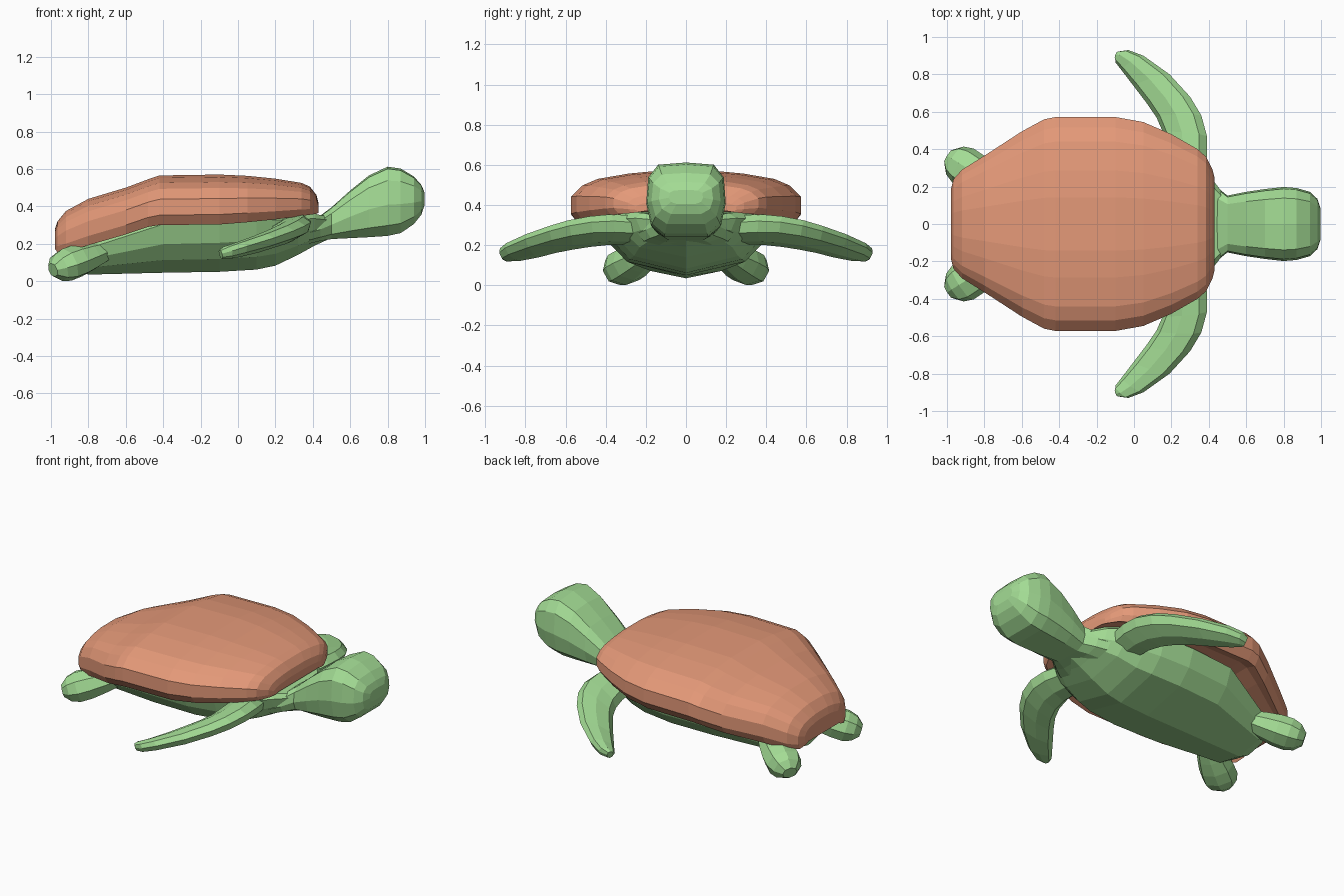
import bpy, bmesh, math
from mathutils import Vector

if "Cube" in bpy.data.objects:
    bpy.data.objects.remove(bpy.data.objects["Cube"])


def material(name, rgb):
    m = bpy.data.materials.new(name)
    m.diffuse_color = (*rgb, 1)
    m.use_nodes = True
    m.node_tree.nodes["Principled BSDF"].inputs["Base Color"].default_value = m.diffuse_color
    return m


GREEN = material("skin green", (0.37, 0.72, 0.30))
BROWN = material("shell brown", (0.78, 0.32, 0.19))


def loft(name, rings, mat, mirror=False):
    """Skin a row of equally sized closed rings and cap both ends."""
    bm = bmesh.new()
    loops = [[bm.verts.new(p) for p in r] for r in rings]
    n = len(loops[0])
    for a, b in zip(loops, loops[1:]):
        for i in range(n):
            j = (i + 1) % n
            bm.faces.new((a[i], a[j], b[j], b[i]))
    bm.faces.new(loops[0])
    bm.faces.new(loops[-1])
    bmesh.ops.recalc_face_normals(bm, faces=bm.faces)
    me = bpy.data.meshes.new(name)
    bm.to_mesh(me)
    bm.free()
    me.materials.append(mat)
    ob = bpy.data.objects.new(name, me)
    bpy.context.collection.objects.link(ob)
    if mirror:
        ob.modifiers.new("Mirror", "MIRROR").use_axis = (False, True, False)
    return ob


def section(half, x, w, lo, hi):
    """Symmetric cross-section at x: half profile scaled to width and height."""
    pts = half + [(-u, v) for u, v in reversed(half) if u > 0]
    return [(x, u * w, lo + v * (hi - lo)) for u, v in pts]


def oval(c, a, b, n=8, power=1.0):
    """Ring around c spanned by a and b; power below 1 makes it boxier."""
    c, a, b = Vector(c), Vector(a), Vector(b)

    def soft(v):
        return math.copysign(abs(v) ** power, v)
    ts = [2 * math.pi * i / n for i in range(n)]
    return [c + a * soft(math.cos(t)) + b * soft(math.sin(t)) for t in ts]


# Shell: x, half width, bottom, top
shell_half = [(0, 1), (.25, 1), (.5, .95), (.77, .85), (.9, .73), (1, .52),
              (1, .2), (.93, 0), (.8, .1), (0, .1)]
shell = [(-.978, .19, .17, .28), (-.965, .24, .155, .32), (-.92, .29, .157, .375),
         (-.8, .365, .192, .44), (-.6, .495, .25, .5), (-.48, .56, .29, .545),
         (-.42, .572, .3, .565), (-.1, .572, .303, .57), (.05, .545, .315, .563),
         (.2, .48, .33, .548), (.34, .4, .348, .525), (.385, .36, .355, .505),
         (.42, .29, .36, .46), (.43, .25, .365, .42)]
loft("shell", [section(shell_half, *s) for s in shell], BROWN)

# Body with a keeled belly
body_half = [(0, 1), (.85, 1), (1, .85), (.9, .5), (.7, .22), (0, 0)]
body = [(-.87, .17, .07, .19), (-.8, .25, .035, .2), (-.4, .4, .045, .35),
        (-.1, .42, .05, .36), (.1, .4, .062, .37), (.2, .37, .083, .37),
        (.32, .33, .14, .365), (.41, .25, .19, .36), (.48, .16, .222, .345)]
loft("body", [section(body_half, *s) for s in body], GREEN)

# Neck and head
head_half = [(0, 1), (.7, .97), (.95, .8), (1, .45), (.88, .15), (.55, 0), (0, 0)]
head = [(.38, .24, .2, .33), (.44, .2, .215, .35), (.5, .152, .225, .395),
        (.6, .172, .23, .485), (.7, .187, .235, .565), (.8, .198, .242, .612),
        (.87, .192, .257, .602), (.94, .172, .305, .56), (.98, .135, .355, .515),
        (.997, .085, .405, .475)]
loft("head", [section(head_half, *s) for s in head], GREEN)

# Front flippers: leading edge, trailing edge, half thickness
flipper = [((.36, .2, .31), (.17, .24, .245), .06),
           ((.39, .36, .32), (.17, .4, .235), .06),
           ((.39, .47, .315), (.155, .49, .22), .055),
           ((.36, .58, .297), (.12, .57, .205), .052),
           ((.3, .68, .27), (.065, .65, .187), .048),
           ((.19, .8, .23), (.0, .735, .163), .044),
           ((.05, .9, .187), (-.065, .82, .145), .038),
           ((-.03, .93, .162), (-.1, .865, .142), .033),
           ((-.085, .922, .147), (-.1, .88, .14), .024)]
rings = []
for lead, trail, t in flipper:
    lead, trail = Vector(lead), Vector(trail)
    rings.append(oval((lead + trail) / 2, (lead - trail) / 2,
                      (-.3 * t, .2 * t, t), power=.85))
loft("front_flippers", rings, GREEN, mirror=True)

# Rear feet: rounded stubs along an axis
start, end = Vector((-.72, .19, .16)), Vector((-.99, .36, .06))
axis = (end - start).normalized()
side = axis.cross(Vector((0, 0, 1))).normalized()
up = side.cross(axis)
foot = [(0, .07), (.25, .09), (.5, .105), (.72, .107), (.88, .088), (1, .045)]
loft("rear_feet", [oval(start.lerp(end, f), side * r, up * r * .84, power=.9)
                   for f, r in foot], GREEN, mirror=True)
